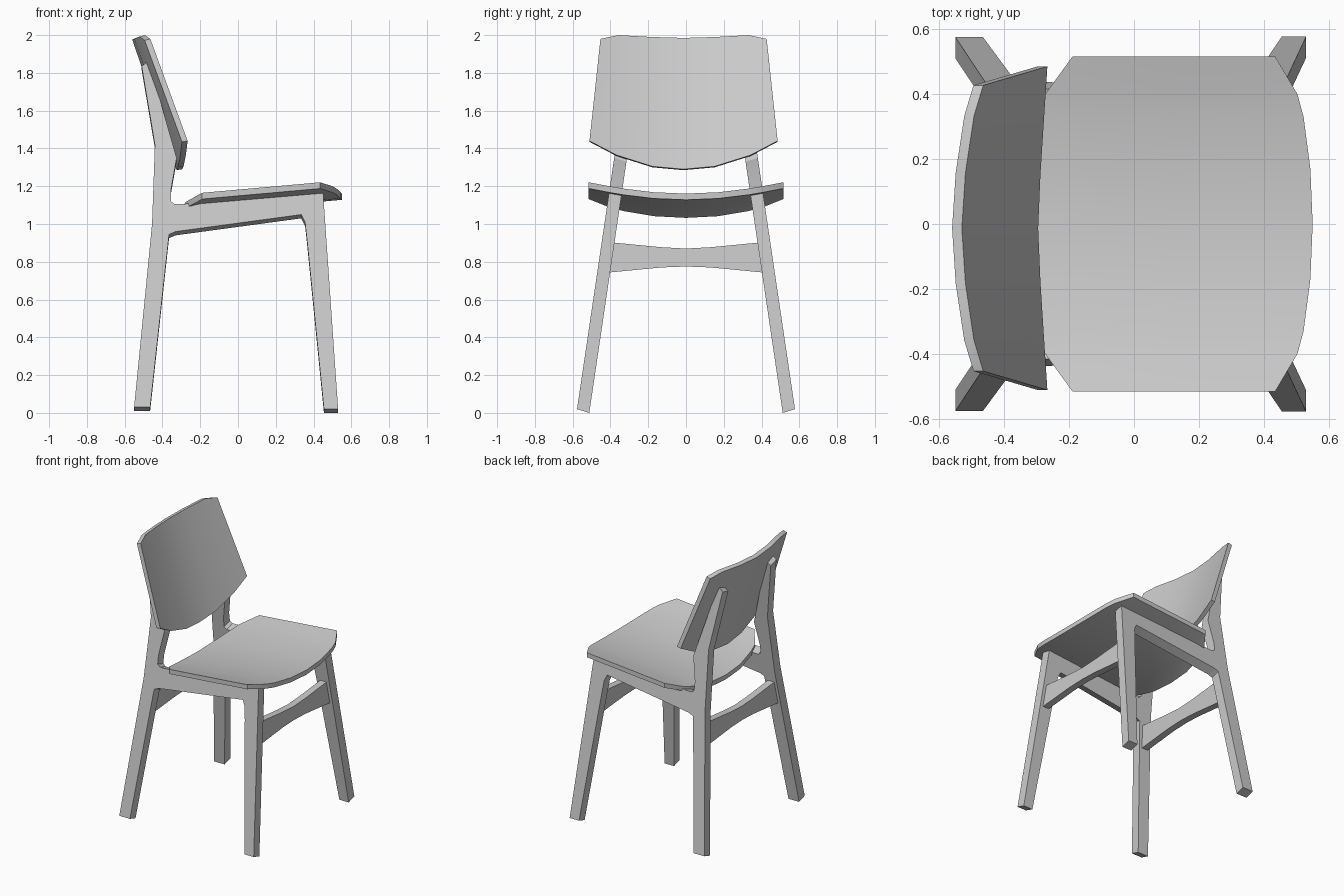
import bpy, bmesh, math

if "Cube" in bpy.data.objects:
    bpy.data.objects.remove(bpy.data.objects["Cube"])

grey = bpy.data.materials.new("plain grey")
grey.diffuse_color = (0.6, 0.6, 0.6, 1)
grey.use_nodes = True
grey.node_tree.nodes["Principled BSDF"].inputs["Base Color"].default_value = grey.diffuse_color


def loft(name, sections):
    """Skin closed cross-sections of equal length and cap both ends."""
    bm = bmesh.new()
    rings = [[bm.verts.new(p) for p in s] for s in sections]
    n = len(rings[0])
    for a, b in zip(rings, rings[1:]):
        for i in range(n):
            j = (i + 1) % n
            bm.faces.new((a[i], a[j], b[j], b[i]))
    bm.faces.new(rings[0])
    bm.faces.new(rings[-1])
    bmesh.ops.recalc_face_normals(bm, faces=bm.faces)
    me = bpy.data.meshes.new(name)
    bm.to_mesh(me)
    bm.free()
    me.materials.append(grey)
    ob = bpy.data.objects.new(name, me)
    bpy.context.collection.objects.link(ob)
    bpy.ops.object.select_all(action='DESELECT')
    ob.select_set(True)
    bpy.context.view_layer.objects.active = ob
    bpy.ops.object.shade_smooth_by_angle(angle=math.radians(25))
    return ob


def both_sides(half):
    """Mirror a list of columns (first value is y, starting at 0)."""
    return [(-c[0],) + c[1:] for c in reversed(half[1:])] + half


# side frames: back leg, seat rail and front leg in one leaning profile
profile = [(-0.55, 0.03), (-0.455, 1.0), (-0.44, 1.42), (-0.51, 1.835), (-0.472, 1.865),
           (-0.325, 1.35), (-0.355, 1.18), (-0.355, 1.12), (-0.335, 1.105), (-0.30, 1.105),
           (0.45, 1.175), (0.53, 0.02), (0.455, 0.02), (0.365, 0.92), (0.355, 1.01),
           (0.335, 1.05), (-0.33, 0.96), (-0.365, 0.945), (-0.465, 0.03)]
for side, label in ((-1, "right"), (1, "left")):
    loft(label + "_side_frame",
         [[(x, side * (0.58 - 0.148 * z - 0.065 * t), z - 0.02 * t) for x, z in profile]
          for t in (0, 1)])

# waisted stretchers between the legs
for label, x0, lean in (("front", 0.425, -0.07), ("back", -0.425, 0.09)):
    cols = both_sides([(0, 0.775, 0.87), (0.13, 0.77, 0.877), (0.42, 0.742, 0.905)])
    loft(label + "_stretcher",
         [[(x0 + lean * (z - 0.82) + d, y, z) for z, d in
           ((lo, -0.025), (lo, 0.025), (hi, 0.025), (hi, -0.025))] for y, lo, hi in cols])


# dished seat: columns of y, back x, front x
def seat_z(x, y):
    drop = 0.15 * max(0, -0.2 - x)
    return 1.182 + 0.089 * x - 0.07 * (1 - (abs(y) / 0.515) ** 2) - drop


seat = []
for y, xb, xf in both_sides([(0, -0.32, 0.55), (0.17, -0.315, 0.543), (0.33, -0.29, 0.522),
                             (0.4, -0.273, 0.503), (0.515, -0.19, 0.435)]):
    xs = [xb, max(-0.2, xb + 0.01), (xb + xf) / 2, xf]
    seat.append([(x, y, seat_z(x, y)) for x in xs]
                + [(x, y, seat_z(x, y) - 0.033) for x in reversed(xs)])
loft("seat", seat)


# curved backrest: columns of top half-width, bottom half-width, top z, bottom z
def rest_x(y, z):
    return -0.53 - 0.338 * (z - 1.985) + 0.077 * (abs(y) / 0.49) ** 1.7


rest = []
for yt, yb, zt, zb in [(s * a, s * b, t, u) for s, a, b, t, u in
                       [(-1, 0.44, 0.498, 1.98, 1.44), (-1, 0.345, 0.355, 2.0, 1.365),
                        (-1, 0.17, 0.165, 1.99, 1.305), (1, 0, 0, 1.985, 1.29),
                        (1, 0.17, 0.165, 1.99, 1.305), (1, 0.345, 0.355, 2.0, 1.365),
                        (1, 0.44, 0.498, 1.98, 1.44)]]:
    top, low = rest_x(yt, zt), rest_x(yb, zb)
    yt, yb = yt - 0.013, yb - 0.013
    rest.append([(top, yt, zt), (low, yb, zb),
                 (low - 0.03, yb, zb - 0.005), (top - 0.03, yt, zt - 0.008)])
loft("backrest", rest)
